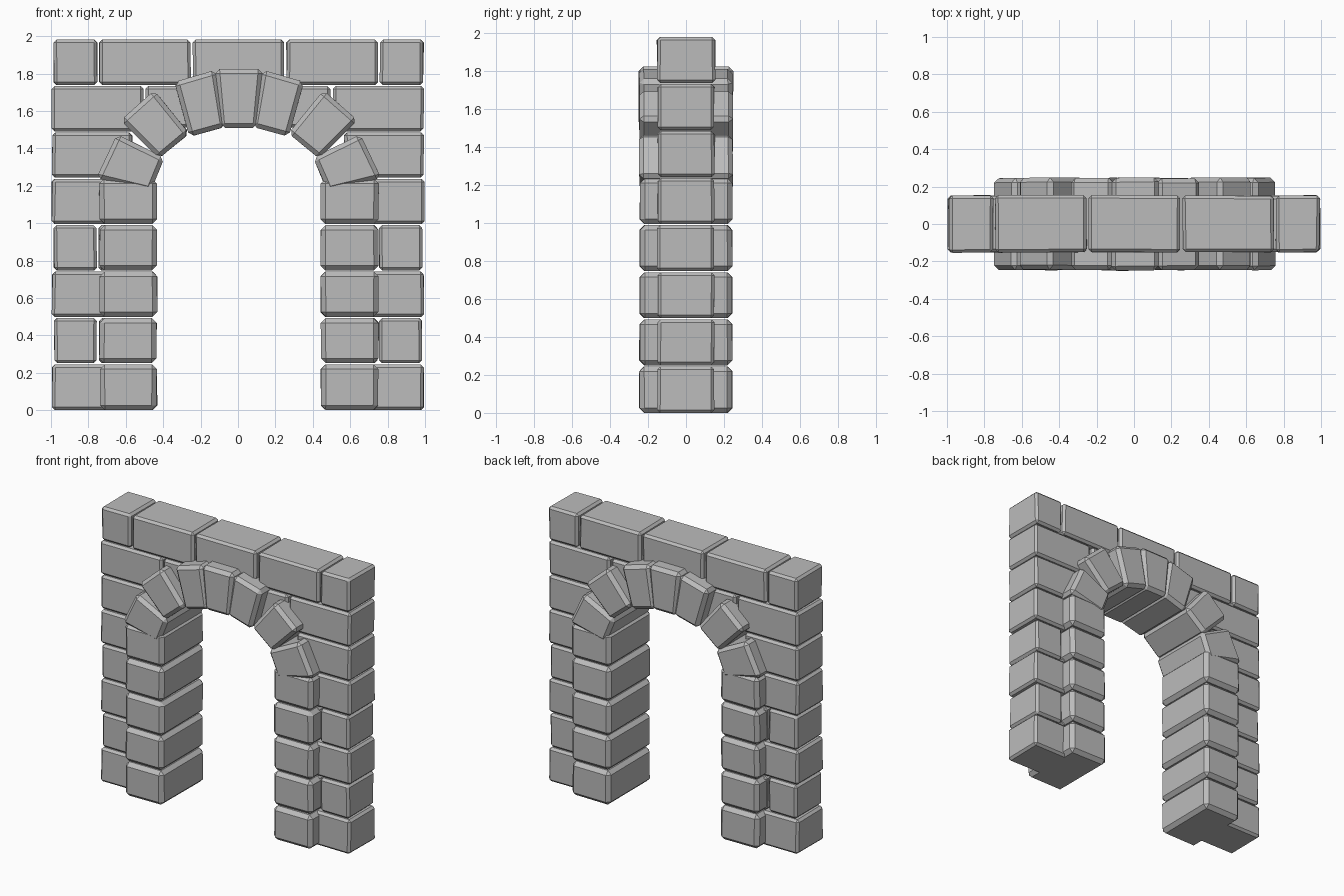
import bpy, bmesh, random
from mathutils import Vector

random.seed(4)
cube = bpy.data.objects.get("Cube")
if cube:
    bpy.data.objects.remove(cube, do_unlink=True)

stone = bpy.data.materials.new("grey stone")
stone.use_nodes = True
GREY = (0.5, 0.5, 0.5, 1)
stone.diffuse_color = GREY
stone.node_tree.nodes["Principled BSDF"].inputs["Base Color"].default_value = GREY

ROW = 0.248      # course height
GAP = 0.003      # half joint width
MID = 0.005      # centre line of the arch


def block(name, outline, depth, bevel, wobble=0.006):
    """Bevelled stone: an x-z outline extruded through y, corners slightly uneven."""
    bm = bmesh.new()
    centre = sum((Vector(p) for p in outline), Vector((0, 0))) / len(outline)
    rings = []
    for y in (-depth, depth):
        ring = []
        for x, z in outline:
            # uneven corners only move inward
            x += random.uniform(0, wobble) * (1 if x < centre.x else -1)
            dy = random.uniform(0, wobble) * (1 if y < 0 else -1)
            ring.append(bm.verts.new((x, y + dy, z)))
        rings.append(ring)
    front, back = rings
    bm.faces.new(front)
    bm.faces.new(back[::-1])
    n = len(front)
    for i in range(n):
        j = (i + 1) % n
        bm.faces.new((front[i], back[i], back[j], front[j]))
    bmesh.ops.recalc_face_normals(bm, faces=bm.faces)
    bmesh.ops.bevel(bm, geom=bm.edges[:], offset=bevel, segments=1,
                    profile=0.5, affect='EDGES', clamp_overlap=True)
    mesh = bpy.data.meshes.new(name)
    bm.to_mesh(mesh)
    bm.free()
    mesh.materials.append(stone)
    obj = bpy.data.objects.new(name, mesh)
    bpy.context.collection.objects.link(obj)


def course_block(name, x0, x1, row, depth, bevel, low=0.0):
    z0, z1 = row * ROW + (GAP if row else 0) + low, (row + 1) * ROW - GAP
    x0, x1 = sorted((x0, x1))
    x0, x1 = x0 + GAP, x1 - GAP
    block(name, [(x0, z0), (x1, z0), (x1, z1), (x0, z1)], depth, bevel)


for side, label in ((-1, "right"), (1, "left")):
    # outer wall courses, alternating long and short bricks
    for row in range(7):
        end = 1.0 if row % 2 == 0 or row == 5 else 0.99
        if row in (1, 3):
            cuts = [end, 0.75, 0.5]
        elif row == 5:
            cuts = [end, 0.56]
        elif row == 6:
            cuts = [end, 0.5, 0.25]
        else:
            cuts = [end, 0.5]
        for i, (a, b) in enumerate(zip(cuts, cuts[1:])):
            low = 0.02 if i and row == 6 else 0
            course_block(f"wall_brick_{label}_{row}_{i}", side * a, side * b,
                         row, 0.153, 0.016, low)

    # pillar stones beside the opening
    for row in range(5):
        course_block(f"pillar_stone_{label}_{row}", MID + side * 0.432,
                     MID + side * 0.752, row, 0.247, 0.026)

    # arch stones, from the springer up to the keystone
    arch = [
        [(0.765, 1.24), (0.655, 1.475), (0.395, 1.35), (0.47, 1.17)],
        [(0.635, 1.55), (0.455, 1.71), (0.262, 1.48), (0.425, 1.345)],
        [(0.35, 1.755), (0.12, 1.82), (0.07, 1.515), (0.268, 1.462)],
    ]
    for i, quad in enumerate(arch):
        block(f"arch_stone_{label}_{i}", [(MID + side * x, z) for x, z in quad],
              0.249, 0.024)

block("keystone", [(MID + x, z) for x, z in
                   ((-0.13, 1.825), (0.13, 1.825), (0.1, 1.51), (-0.1, 1.51))],
      0.251, 0.024)

# top course
joints = [-0.993, -0.748, -0.247, 0.254, 0.753, 0.998]
for i, (a, b) in enumerate(zip(joints, joints[1:])):
    course_block(f"top_brick_{i}", a, b, 7, 0.155, 0.016)
# hidden brick between keystone and top course
course_block("core_brick", -0.25, 0.25, 6, 0.15, 0.016, 0.06)
